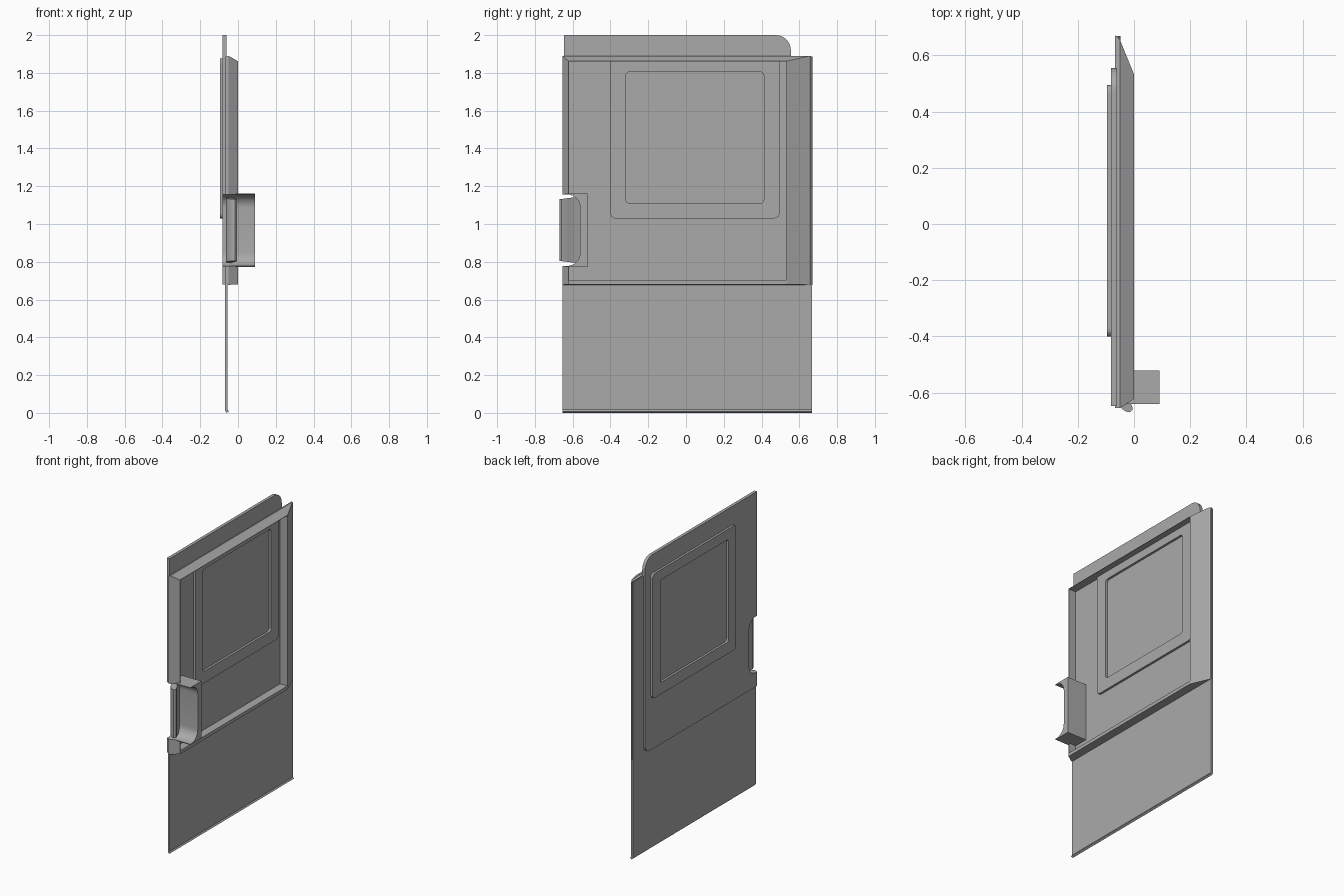
import bpy, bmesh, math

if "Cube" in bpy.data.objects:
    bpy.data.objects.remove(bpy.data.objects["Cube"])

grey = bpy.data.materials.new("dark_grey")
grey.diffuse_color = (0.4, 0.4, 0.4, 1)
grey.use_nodes = True
grey.node_tree.nodes["Principled BSDF"].inputs["Base Color"].default_value = grey.diffuse_color


def finish(name, bm, smooth):
    bmesh.ops.recalc_face_normals(bm, faces=bm.faces)
    me = bpy.data.meshes.new(name)
    bm.to_mesh(me)
    bm.free()
    me.materials.append(grey)
    ob = bpy.data.objects.new(name, me)
    bpy.context.collection.objects.link(ob)
    if smooth:
        bpy.context.view_layer.objects.active = ob
        bpy.ops.object.select_all(action='DESELECT')
        ob.select_set(True)
        bpy.ops.object.shade_smooth_by_angle(angle=math.radians(35))
    return ob


def loft(name, loops, cyclic=False, smooth=False):
    """Skin matching loops of 3D points; cap the ends unless cyclic."""
    bm = bmesh.new()
    rows = [[bm.verts.new(p) for p in loop] for loop in loops]
    n = len(rows[0])
    pairs = list(zip(rows, rows[1:]))
    if cyclic:
        pairs.append((rows[-1], rows[0]))
    else:
        bm.faces.new(rows[0])
        bm.faces.new(rows[-1])
    for a, b in pairs:
        for i in range(n):
            j = (i + 1) % n
            bm.faces.new((a[i], a[j], b[j], b[i]))
    return finish(name, bm, smooth)


def at_x(x, pts):
    return [(x, y, z) for y, z in pts]


def rect(y0, y1, z0, z1):
    return [(y0, z0), (y1, z0), (y1, z1), (y0, z1)]


def arc(cy, cz, r, a0, a1, steps=8):
    return [(cy + r * math.cos(math.radians(a0 + (a1 - a0) * i / steps)),
             cz + r * math.sin(math.radians(a0 + (a1 - a0) * i / steps)))
            for i in range(steps + 1)]


def round_rect(y0, y1, z0, z1, r):
    return (arc(y1 - r, z0 + r, r, -90, 0, 4) + arc(y1 - r, z1 - r, r, 0, 90, 4)
            + arc(y0 + r, z1 - r, r, 90, 180, 4) + arc(y0 + r, z0 + r, r, 180, 270, 4))


# Full-height base plate with a small lip along the bottom
plate_profile = [(-0.068, 0.012), (-0.06, 0), (-0.048, 0.008), (-0.055, 0.018),
                 (-0.055, 1.88), (-0.068, 1.88)]
base_plate = loft("base_plate", [[(x, y, z) for x, z in plate_profile]
                                 for y in (-0.655, 0.668)])

# Outer skin with rounded corners on one side, rising above the frame
skin_pts = ([(-0.647, 0.68)] + arc(0.505, 0.73, 0.05, -90, 0)
            + arc(0.475, 1.92, 0.08, 0, 90) + [(-0.647, 2.0)])
outer_skin = loft("outer_skin", [at_x(x, skin_pts) for x in (-0.081, -0.06)])

# Inner frame: sloped outer walls, straight inner walls
inner_frame = loft("inner_frame", [
    at_x(-0.065, rect(-0.655, 0.67, 0.678, 1.885)),
    at_x(-0.05, rect(-0.655, 0.655, 0.678, 1.89)),
    at_x(0, rect(-0.622, 0.533, 0.68, 1.862)),
    at_x(0, rect(-0.619, 0.53, 0.703, 1.859)),
    at_x(-0.06, rect(-0.619, 0.53, 0.703, 1.859))], cyclic=True)

# Raised window surround, proud on both faces
outer = round_rect(-0.40, 0.495, 1.03, 1.875, 0.025)
inner = round_rect(-0.318, 0.412, 1.11, 1.805, 0.02)
loft("window_surround", [at_x(-0.096, outer), at_x(-0.04, outer),
                         at_x(-0.04, inner), at_x(-0.096, inner)], cyclic=True)

# Scoop outline shared by the handle housing and the notch in the door
scoop = ([(-0.64, 0.778)] + arc(-0.63, 0.848, 0.07, -90, 0)
         + arc(-0.63, 1.087, 0.07, 0, 90) + [(-0.64, 1.157)])
housing = scoop + [(-0.64, 1.162), (-0.522, 1.162), (-0.522, 0.773), (-0.64, 0.773)]
loft("handle_housing", [at_x(x, housing) for x in (-0.078, 0.09)], smooth=True)

notch_pts = [(-0.75, 0.778)] + scoop + [(-0.75, 1.157)]
notch = loft("notch_cutter", [at_x(x, notch_pts) for x in (-0.2, 0.2)])
notch.hide_render = True
notch.hide_viewport = True
for ob in (base_plate, outer_skin, inner_frame):
    mod = ob.modifiers.new("notch", 'BOOLEAN')
    mod.operation = 'DIFFERENCE'
    mod.solver = 'EXACT'
    mod.object = notch

# Curved grip reaching back to the scoop wall, ends slightly tapered
grip = [(-0.064, -0.555), (-0.064, -0.625), (-0.056, -0.643), (-0.043, -0.657),
        (-0.03, -0.667), (-0.015, -0.67), (-0.004, -0.66), (-0.008, -0.645),
        (-0.022, -0.62), (-0.036, -0.59), (-0.048, -0.555)]
loft("handle_grip", [[(x, y, 0.968 + s * min(0.175, 0.163 + 0.13 * (y + 0.67)))
                      for x, y in grip] for s in (-1, 1)], smooth=True)
